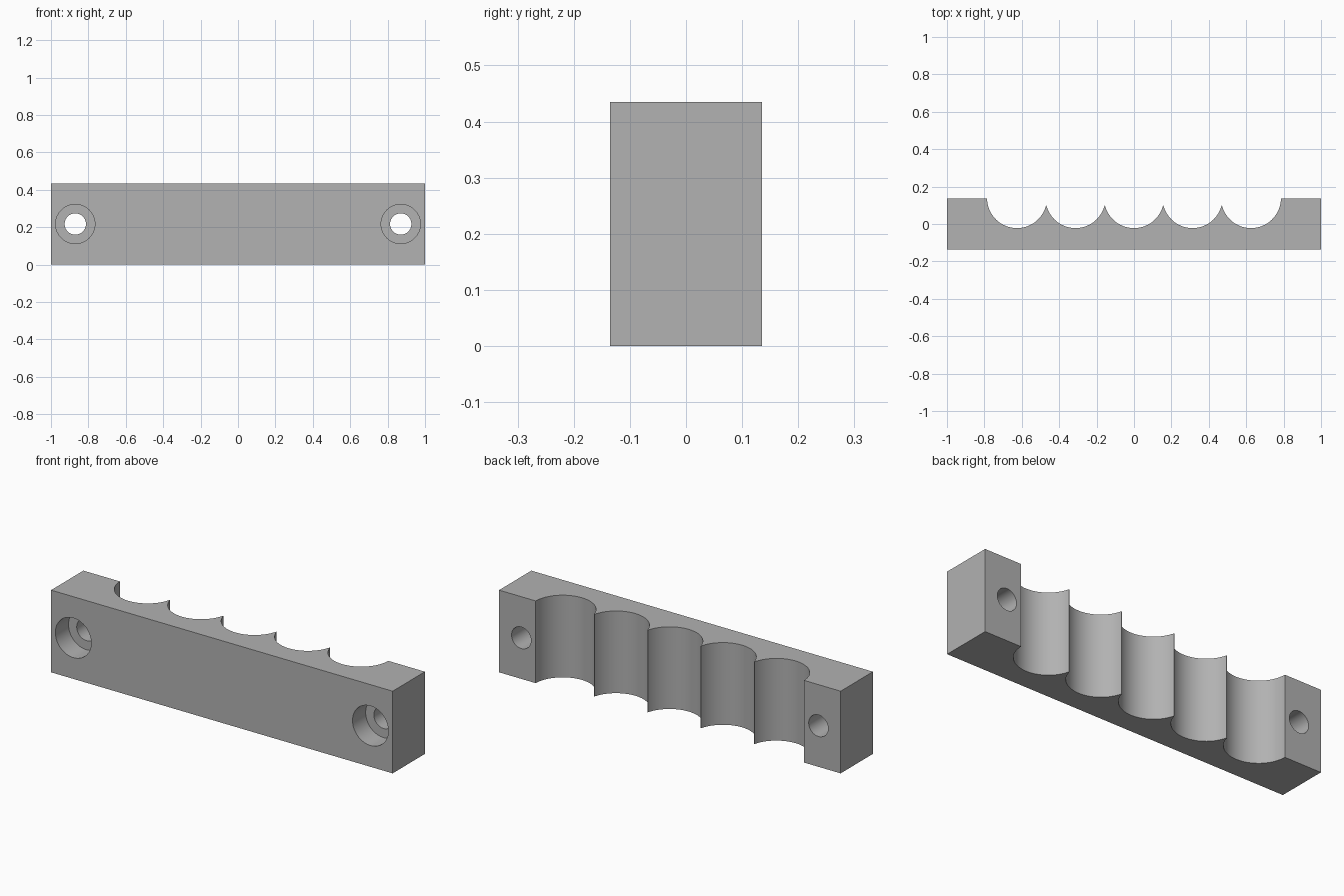
import bpy
import bmesh
from math import acos, asin, cos, sin, pi, radians

cube = bpy.data.objects.get("Cube")
if cube:
    bpy.data.objects.remove(cube)

HALF_DEPTH, HEIGHT = 0.135, 0.435
GROOVE_R, GROOVE_Y, PITCH = 0.16, 0.138, 0.3128
TIP_Y = 0.098
HOLE_X, HOLE_R, BORE_R, BORE_DEPTH = 0.87, 0.057, 0.105, 0.11
STEPS = 40

grey = bpy.data.materials.new("plain_grey")
grey.use_nodes = True
colour = (0.445, 0.445, 0.445, 1)
grey.diffuse_color = colour
grey.node_tree.nodes["Principled BSDF"].inputs["Base Color"].default_value = colour


def groove_angle(y):
    """Angle at which the groove circle meets a given depth line."""
    return asin((GROOVE_Y - y) / GROOVE_R)


# Plan profile: a bar with five scooped grooves along the back
outline = [(1, HALF_DEPTH), (1, -HALF_DEPTH), (-1, -HALF_DEPTH), (-1, HALF_DEPTH)]
for i in range(-2, 3):
    start = groove_angle(HALF_DEPTH if i == -2 else TIP_Y)
    end = pi - groove_angle(HALF_DEPTH if i == 2 else TIP_Y)
    for s in range(STEPS + 1):
        a = start + (end - start) * s / STEPS
        outline.append((i * PITCH - GROOVE_R * cos(a), GROOVE_Y - GROOVE_R * sin(a)))

bm = bmesh.new()
base = bm.faces.new([bm.verts.new((x, y, 0)) for x, y in outline])
top = bmesh.ops.extrude_face_region(bm, geom=[base])["geom"]
bmesh.ops.translate(bm, vec=(0, 0, HEIGHT),
                    verts=[v for v in top if isinstance(v, bmesh.types.BMVert)])
bmesh.ops.recalc_face_normals(bm, faces=bm.faces)
mesh = bpy.data.meshes.new("grooved_bar")
bm.to_mesh(mesh)
bm.free()
bar = bpy.data.objects.new("grooved_bar", mesh)
bpy.context.collection.objects.link(bar)


def drill(x, radius, y_from, y_to):
    """Cut a round hole along y through the bar."""
    bpy.ops.mesh.primitive_cylinder_add(
        vertices=64, radius=radius, depth=y_to - y_from,
        location=(x, (y_from + y_to) / 2, HEIGHT / 2), rotation=(pi / 2, 0, 0))
    cutter = bpy.context.object
    cutter.hide_render = True
    cut = bar.modifiers.new("hole", "BOOLEAN")
    cut.operation, cut.solver, cut.object = "DIFFERENCE", "EXACT", cutter
    bpy.ops.object.select_all(action="DESELECT")
    bar.select_set(True)
    bpy.context.view_layer.objects.active = bar
    bpy.ops.object.modifier_apply(modifier=cut.name)
    bpy.data.objects.remove(cutter)


# Counterbored screw hole at each end
for side in (-1, 1):
    drill(side * HOLE_X, BORE_R, -HALF_DEPTH - 0.1, BORE_DEPTH - HALF_DEPTH)
    drill(side * HOLE_X, HOLE_R, -HALF_DEPTH - 0.1, HALF_DEPTH + 0.1)

bar.data.materials.clear()
bar.data.materials.append(grey)
bpy.ops.object.shade_smooth_by_angle(angle=radians(30))
